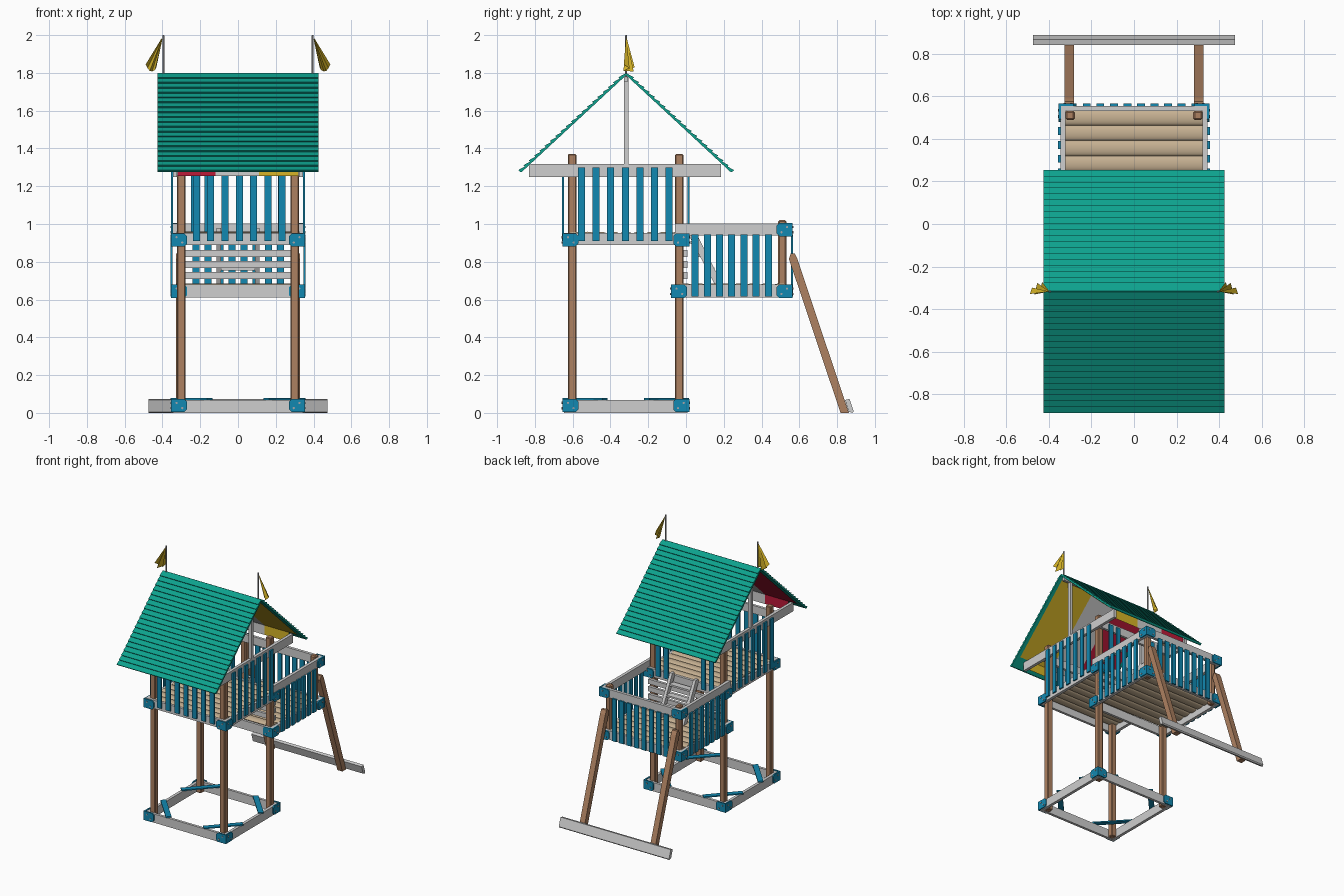
import bpy, bmesh, math
from mathutils import Vector, Matrix

if "Cube" in bpy.data.objects:
    bpy.data.objects.remove(bpy.data.objects["Cube"])

def material(name, rgb):
    m = bpy.data.materials.new(name)
    m.diffuse_color = (*rgb, 1)
    m.use_nodes = True
    m.node_tree.nodes["Principled BSDF"].inputs["Base Color"].default_value = m.diffuse_color
    return m

BROWN = material("brown wood", (0.42, 0.22, 0.12))
GREY = material("light grey", (0.62, 0.62, 0.62))
BLUE = material("blue", (0.006, 0.25, 0.44))
GREEN = material("green", (0.004, 0.36, 0.27))
BEIGE = material("beige planks", (0.57, 0.44, 0.29))
YELLOW = material("yellow", (0.68, 0.46, 0.02))
RED = material("red", (0.50, 0.01, 0.04))
STEEL = material("steel grey", (0.38, 0.38, 0.40))

def finish(name, bm, *mats, smooth=False):
    me = bpy.data.meshes.new(name)
    bm.to_mesh(me)
    bm.free()
    for m in mats:
        me.materials.append(m)
    if smooth:
        for p in me.polygons:
            p.use_smooth = True
    ob = bpy.data.objects.new(name, me)
    bpy.context.collection.objects.link(ob)
    return ob

def boxes(name, spans, mat, bevel=0.0):
    """One object from many boxes, each (x0, x1, y0, y1, z0, z1)."""
    bm = bmesh.new()
    for x0, x1, y0, y1, z0, z1 in spans:
        c = Vector(((x0 + x1) / 2, (y0 + y1) / 2, (z0 + z1) / 2))
        s = Matrix.Diagonal((abs(x1 - x0), abs(y1 - y0), abs(z1 - z0), 1))
        bmesh.ops.create_cube(bm, size=1, matrix=Matrix.Translation(c) @ s)
    if bevel:
        bmesh.ops.bevel(bm, geom=bm.edges[:], offset=bevel, segments=1, affect='EDGES')
    return finish(name, bm, mat)

def extrude_yz(name, profiles, x0, x1, mat):
    """Extrude y-z profiles along x."""
    bm = bmesh.new()
    for pts in profiles:
        f = bm.faces.new([bm.verts.new((x0, y, z)) for y, z in pts])
        r = bmesh.ops.extrude_face_region(bm, geom=[f])
        bmesh.ops.translate(bm, verts=[v for v in r["geom"] if isinstance(v, bmesh.types.BMVert)],
                            vec=(x1 - x0, 0, 0))
    bmesh.ops.recalc_face_normals(bm, faces=bm.faces)
    return finish(name, bm, mat)

def frame(name, y0, y1, z0, z1):
    """Four beams around the posts; y0 and y1 are the outer faces."""
    sp = [(-0.345, 0.345, y0, y0 + 0.02, z0, z1), (-0.345, 0.345, y1 - 0.02, y1, z0, z1)]
    sp += [(s * 0.322, s * 0.345, y0 + 0.02, y1 - 0.02, z0, z1) for s in (-1, 1)]
    boxes(name, sp, GREY)

def brackets(name, ys, z0, z1):
    """Blue corner plates with bolts; ys = (outer y, outward direction)."""
    bm, bolts = bmesh.new(), bmesh.new()
    zc, h, c = (z0 + z1) / 2, (z1 - z0) / 2, 0.014
    outline = [(0, -h), (0.085 - c, -h), (0.085, -h + c), (0.085, h - c), (0.085 - c, h), (0, h)]
    for s in (-1, 1):
        for y, d in ys:
            for side in (0, 1):
                def place(u, w, t):      # u along plate, w up, t outwards
                    if side:
                        return (s * (0.344 + t), y + d * (0.01 - u), zc + w)
                    return (s * (0.355 - u), y + d * t, zc + w)
                f = bm.faces.new([bm.verts.new(place(u, w, 0)) for u, w in outline])
                r = bmesh.ops.extrude_face_region(bm, geom=[f])
                off = Vector(place(0, 0, 0.01)) - Vector(place(0, 0, 0))
                bmesh.ops.translate(bm, vec=off,
                                    verts=[v for v in r["geom"] if isinstance(v, bmesh.types.BMVert)])
                rot = Matrix.Rotation(math.pi / 2, 4, 'Y' if side else 'X')
                for u, w in ((0.03, 0.014), (0.06, -0.014)):
                    bmesh.ops.create_cone(bolts, cap_ends=True, segments=10, radius1=0.006, radius2=0.006,
                                          depth=0.006, matrix=Matrix.Translation(place(u, w, 0.011)) @ rot)
    bmesh.ops.recalc_face_normals(bm, faces=bm.faces)
    finish(name, bm, BLUE)
    finish(name + "_bolts", bolts, STEEL)

def planks(name, y0, y1, n, z):
    """Deck boards with a rounded section, running along x."""
    bm, w = bmesh.new(), (y1 - y0) / n
    for i in range(n):
        m = (Matrix.Translation((0, y0 + w * (i + 0.5), z)) @ Matrix.Diagonal((1, w / 2, 0.014, 1))
             @ Matrix.Rotation(math.pi / 2, 4, 'Y'))
        bmesh.ops.create_cone(bm, cap_ends=True, segments=16, radius1=1, radius2=1, depth=0.65, matrix=m)
    ob = finish(name, bm, BEIGE)
    bpy.context.view_layer.objects.active = ob
    ob.select_set(True)
    bpy.ops.object.shade_smooth_by_angle(angle=math.radians(50))
    ob.select_set(False)

# Posts
P = 0.022
boxes("tower_posts", [(s * 0.30 - P, s * 0.30 + P, y - P, y + P, 0, 1.37)
                      for s in (-1, 1) for y in (-0.603, -0.036)], BROWN, 0.005)
boxes("balcony_posts", [(s * 0.30 - P, s * 0.30 + P, 0.51 - P, 0.51 + P, 0.61, 1.02)
                        for s in (-1, 1)], BROWN, 0.008)

# Frames and their corner plates
frame("base_frame", -0.645, 0.008, 0.0, 0.068)
frame("deck_frame", -0.645, 0.008, 0.888, 0.953)
frame("balcony_frame", -0.078, 0.555, 0.612, 0.68)
brackets("base_brackets", [(-0.645, -1), (0.008, 1)], 0.004, 0.074)
brackets("deck_brackets", [(-0.645, -1), (0.008, 1)], 0.882, 0.95)
brackets("balcony_brackets", [(-0.07, -1), (0.555, 1)], 0.608, 0.68)
brackets("balcony_rail_brackets", [(0.555, 1)], 0.935, 1.005)

# Diagonal braces on the base corners
bm = bmesh.new()
for s in (-1, 1):
    for y, d in ((-0.64, 1), (0.003, -1)):
        a, b = Vector((s * 0.16, y + d * 0.012, 0.073)), Vector((s * 0.333, y + d * 0.2, 0.073))
        m = (Matrix.Translation((a + b) / 2) @ Matrix.Rotation(math.atan2(b.y - a.y, b.x - a.x), 4, 'Z')
             @ Matrix.Diagonal(((b - a).length + 0.03, 0.04, 0.009, 1)))
        bmesh.ops.create_cube(bm, size=1, matrix=m)
finish("base_braces", bm, BLUE)

# Floors
planks("deck_floor", -0.622, -0.012, 9, 0.945)
planks("balcony_floor", -0.04, 0.535, 8, 0.672)

# Upper rails and pickets
boxes("side_roof_beams", [(s * 0.322, s * 0.345, -0.83, 0.185, 1.25, 1.318) for s in (-1, 1)], GREY)
boxes("tower_top_rails", [(-0.322, 0.322, y, y + 0.02, 1.255, 1.318) for y in (-0.645, -0.012)], GREY)
W = 0.0185
sp = [(s * 0.345, s * 0.356, y - W, y + W, 0.91, 1.30)
      for s in (-1, 1) for y in [-0.553 + 0.0772 * i for i in range(7)]]
sp += [(x - W, x + W, -0.657, -0.645, 0.91, 1.30) for x in [-0.22 + 0.0757 * i for i in range(7)]]
sp += [(s * x - W, s * x + W, 0.008, 0.019, 0.91, 1.30) for s in (-1, 1) for x in (0.16, 0.23)]
boxes("tower_pickets", sp, BLUE)

# Balcony rails and pickets
sp = [(s * 0.322, s * 0.346, -0.058, 0.555, 0.938, 1.003) for s in (-1, 1)]
sp += [(-0.322, 0.322, 0.532, 0.555, 0.938, 1.003)]
boxes("balcony_rails", sp, GREY)
sp = [(s * 0.346, s * 0.357, y - W, y + W, 0.615, 0.945)
      for s in (-1, 1) for y in [0.048 + 0.0647 * i for i in range(7)]]
sp += [(x - W, x + W, 0.555, 0.567, 0.615, 0.945) for x in [-0.222 + 0.0637 * i for i in range(8)]]
boxes("balcony_pickets", sp, BLUE)

# Slat wall and small ladder between balcony and deck
boxes("slat_wall", [(-0.322, 0.322, -0.013, 0.008, z, z + 0.037) for z in (0.71, 0.768, 0.826)], GREY)
extrude = [[(0.01, 0.98), (0.04, 0.98), (0.19, 0.685), (0.15, 0.685), (0.01, 0.95)]]
for s in (-1, 1):
    extrude_yz("ladder_side", extrude, s * 0.113, s * 0.09, GREY)
boxes("ladder_steps", [(-0.09, 0.09, y - 0.025, y + 0.025, z, z + 0.014)
                       for y, z in ((0.125, 0.755), (0.088, 0.825), (0.05, 0.895))], GREY)

# Slanted support legs and ground board
leg = [[(0.818, 0), (0.862, 0), (0.59, 0.815), (0.575, 0.845), (0.555, 0.845), (0.545, 0.815)]]
for s in (-1, 1):
    extrude_yz("slanted_leg", leg, s * 0.305 - P, s * 0.305 + P, BROWN)
extrude_yz("ground_board", [[(0.862, 0.006), (0.882, 0.0), (0.888, 0.008), (0.866, 0.074), (0.842, 0.068)]],
           -0.475, 0.475, GREY)

# Roof of overlapping green boards
YC, N = -0.317, 20
slats = []
for s in (-1, 1):
    top, low = Vector((YC, 1.797)), Vector((YC + s * 0.558, 1.28))
    d = (low - top).normalized()
    n = Vector((-d.y * s, d.x * s))
    step = (low - top).length / N
    for i in range(N):
        a, b = top + d * step * i, top + d * step * (i + 1)
        slats.append([tuple(a - n * 0.007), tuple(a + n * 0.002), tuple(b + d * 0.006 + n * 0.013),
                      tuple(b + d * 0.006 + n * 0.002), tuple(b - n * 0.007)])
extrude_yz("roof_slats", slats, -0.425, 0.425, GREEN)

# Canvas lining in three colour panels
bm = bmesh.new()
xs = [-0.40, -0.12, 0.11, 0.40]
for i in range(3):
    for s in (-1, 1):
        path = [(0, 1.78), (0.485, 1.33)]
        q = [bm.verts.new((x, YC + s * y, z)) for (y, z) in path for x in xs[i:i + 2]]
        bm.faces.new((q[0], q[1], q[3], q[2])).material_index = i
        x0, x1 = max(xs[i], -0.32), min(xs[i + 1], 0.32)
        q = [bm.verts.new((x, YC + s * 0.485, z)) for z in (1.33, 1.255) for x in (x0, x1)]
        bm.faces.new((q[0], q[1], q[3], q[2])).material_index = i
finish("canvas_lining", bm, RED, GREY, YELLOW)

# Gable posts and ridge bar
sp = [(s * 0.322, s * 0.345, YC - 0.012, YC + 0.012, 1.318, 1.775) for s in (-1, 1)]
sp += [(-0.40, 0.40, YC - 0.01, YC + 0.01, 1.755, 1.778)]
boxes("gable_posts_and_ridge", sp, GREY)

# Flag poles and drooping flags
for s in (-1, 1):
    boxes("flag_pole", [(s * 0.39, s * 0.40, YC - 0.005, YC + 0.005, 1.76, 2.0)], STEEL, 0.002)
    bm = bmesh.new()
    hem = [(0.092, -0.012, 1.845), (0.082, 0.018, 1.825), (0.07, -0.014, 1.81),
           (0.058, 0.04, 1.808), (0.042, 0.012, 1.815), (0.035, 0.045, 1.83)]
    tip = Vector((0.0, 0, 1.995))
    rows = []
    for t in (0.08, 0.55, 1.0):
        rows.append([bm.verts.new((s * (0.397 + p.x), YC + p.y, p.z))
                     for p in (tip.lerp(Vector(h), t) for h in hem)])
    for r0, r1 in zip(rows, rows[1:]):
        for i in range(len(hem) - 1):
            bm.faces.new((r0[i], r0[i + 1], r1[i + 1], r1[i]))
    finish("flag", bm, YELLOW)
